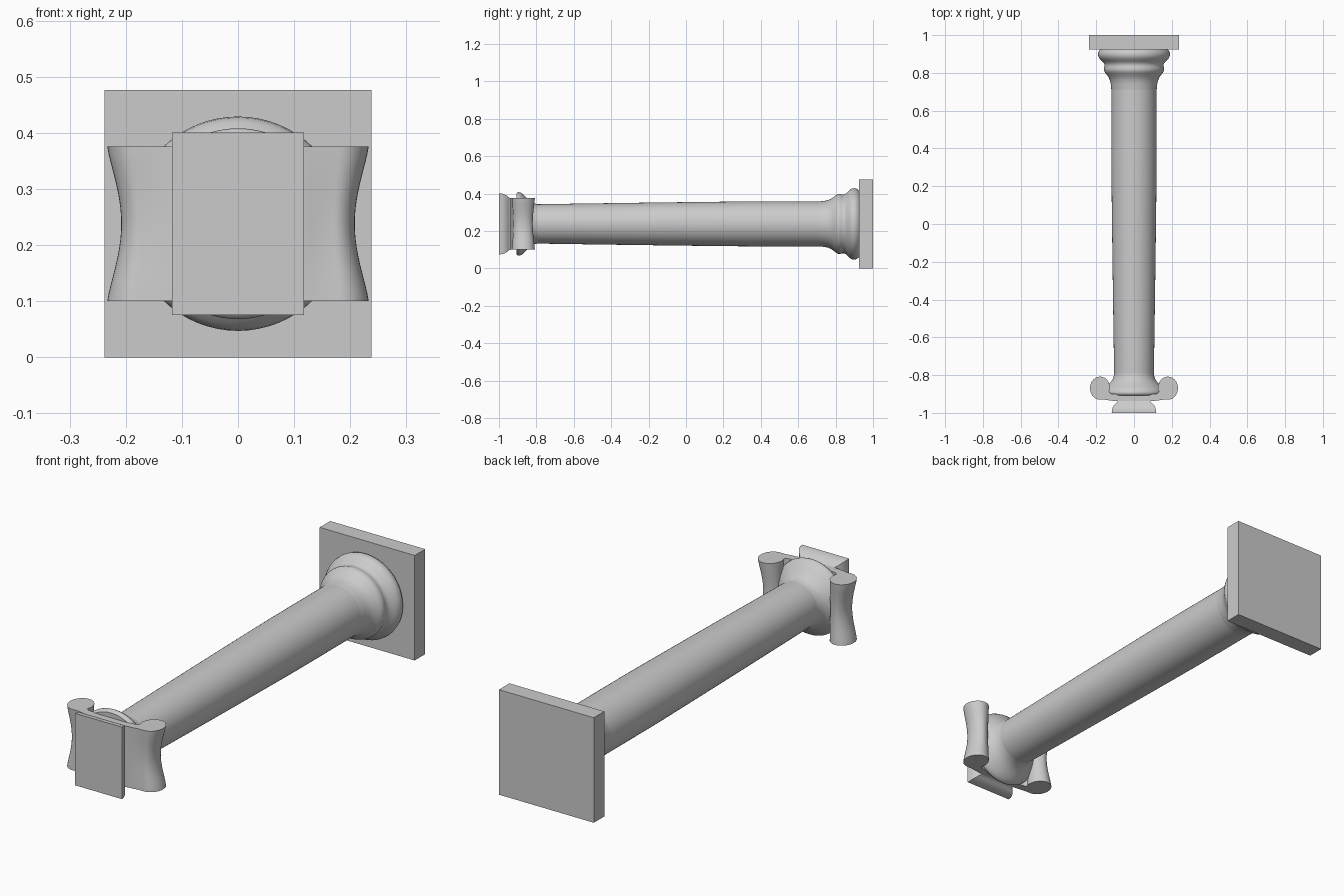
import bpy, bmesh, math
from mathutils import Vector

if "Cube" in bpy.data.objects:
    bpy.data.objects.remove(bpy.data.objects["Cube"])

AXIS_Z = 0.238  # height of the column's axis, which runs along y


def loft(name, rings, smooth=True):
    """Skin a stack of equal-length closed rings and cap both ends."""
    bm = bmesh.new()
    rows = [[bm.verts.new(p) for p in ring] for ring in rings]
    n = len(rows[0])
    for a, b in zip(rows, rows[1:]):
        for i in range(n):
            j = (i + 1) % n
            bm.faces.new((a[i], a[j], b[j], b[i]))
    bm.faces.new(rows[0][::-1])
    bm.faces.new(rows[-1])
    bmesh.ops.recalc_face_normals(bm, faces=bm.faces)
    mesh = bpy.data.meshes.new(name)
    bm.to_mesh(mesh)
    bm.free()
    ob = bpy.data.objects.new(name, mesh)
    bpy.context.collection.objects.link(ob)
    if smooth:
        bpy.ops.object.select_all(action='DESELECT')
        ob.select_set(True)
        bpy.context.view_layer.objects.active = ob
        bpy.ops.object.shade_smooth_by_angle(angle=math.radians(35))
    return ob


def turned(name, profile, sides=64):
    """Revolve (y, radius) points around the column axis."""
    angles = [2 * math.pi * i / sides for i in range(sides)]
    return loft(name, [[(r * math.cos(a), y, AXIS_Z + r * math.sin(a)) for a in angles]
                       for y, r in profile])


def rect(y, hx, hz):
    return [(sx * hx, y, AXIS_Z + sz * hz) for sx, sz in ((-1, -1), (1, -1), (1, 1), (-1, 1))]


# square plinth at the foot
loft("plinth", [rect(0.925, 0.238, 0.238), rect(1.0, 0.238, 0.238)], smooth=False)

# moulded base: large torus, hollow, small torus, flare into the shaft
turned("base_moulding", [
    (0.93, 0.172), (0.922, 0.181), (0.912, 0.188), (0.90, 0.191), (0.887, 0.189),
    (0.875, 0.182), (0.865, 0.172), (0.855, 0.162), (0.845, 0.157), (0.835, 0.157),
    (0.825, 0.160), (0.815, 0.160), (0.805, 0.156), (0.797, 0.150), (0.787, 0.142),
    (0.775, 0.134), (0.76, 0.127), (0.74, 0.123), (0.71, 0.120)])

# shaft with a slight swelling
shaft = []
for i in range(25):
    y = 0.74 - 1.56 * i / 24
    t = max(0.0, (0.35 - y) / 1.15)
    shaft.append((y, 0.120 - 0.015 * t ** 1.2))
turned("shaft", shaft)

# cushion under the scrolls
turned("echinus", [
    (-0.78, 0.104), (-0.80, 0.106), (-0.82, 0.112), (-0.835, 0.122), (-0.85, 0.137),
    (-0.862, 0.150), (-0.875, 0.162), (-0.887, 0.169), (-0.895, 0.170), (-0.902, 0.167),
    (-0.907, 0.160)])

# scroll outline in plan: front band, round scroll, inner side of band
half = [(0.0, -0.938), (0.09, -0.938), (0.13, -0.934), (0.155, -0.930)]
for i in range(29):
    a = math.radians(-90 + 275 * i / 28)
    half.append((0.18 + 0.053 * math.cos(a), -0.869 + 0.061 * math.sin(a)))
half += [(0.132, -0.888), (0.124, -0.897), (0.11, -0.901), (0.0, -0.901)]
outline = half + [(-x, y) for x, y in half[-2:0:-1]]


def pinch(x, y, w):
    """Narrow the scroll towards its waist, leaving the band alone."""
    ax = abs(x)
    if ax > 0.15:
        x = math.copysign(0.15 + (ax - 0.15) * (1 - 0.30 * w), x)
    blend = min(1, max(0, (ax - 0.11) / 0.05))
    return x, -0.885 + (y + 0.885) * (1 - 0.15 * w * blend)


rings = []
for k in range(21):
    t = -1 + 2 * k / 20
    w = max(0.0, math.cos(math.pi * t / 2)) ** 1.25
    rings.append([(*pinch(x, y, w), AXIS_Z + 0.138 * t) for x, y in outline])
loft("scroll_pair", rings)

# flared block at the head
loft("abacus", [rect(y, hx, hz) for y, hx, hz in (
    (-0.93, 0.086, 0.137), (-0.943, 0.089, 0.139), (-0.951, 0.098, 0.145),
    (-0.960, 0.106, 0.152), (-0.971, 0.113, 0.158), (-0.985, 0.117, 0.162),
    (-1.0, 0.118, 0.163))])
